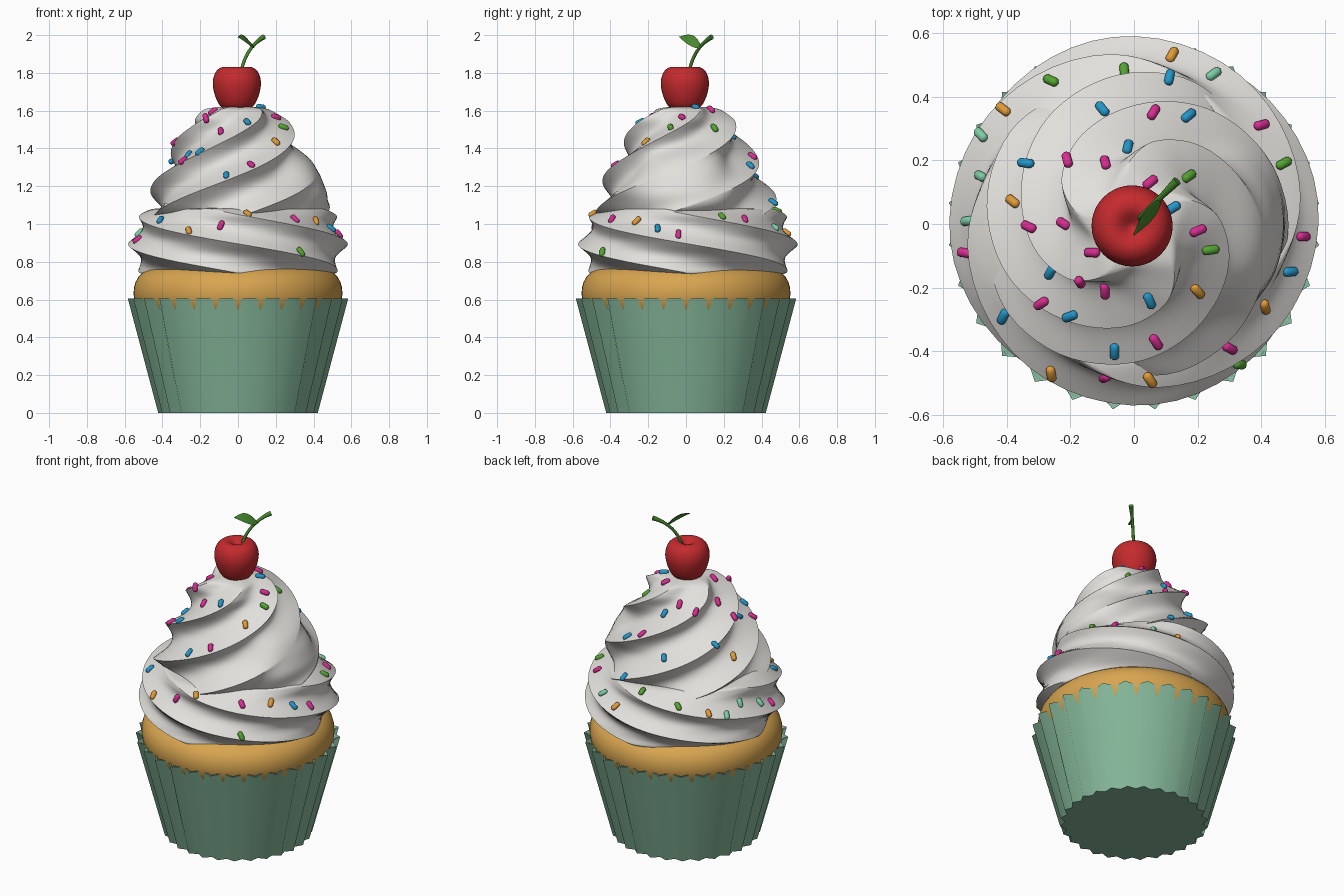
import bpy, bmesh, math, random
from mathutils import Vector, Matrix
from mathutils.bvhtree import BVHTree

if "Cube" in bpy.data.objects:
    bpy.data.objects.remove(bpy.data.objects["Cube"])
random.seed(4)
TAU = 2 * math.pi


def material(name, rgb):
    m = bpy.data.materials.new(name)
    m.diffuse_color = [((c / 255 + 0.055) / 1.055) ** 2.4 for c in rgb] + [1]
    m.use_nodes = True
    m.node_tree.nodes["Principled BSDF"].inputs["Base Color"].default_value = m.diffuse_color
    return m


liner_mat = material("liner_green", (133, 183, 154))
cake_mat = material("cake_tan", (216, 165, 80))
frost_mat = material("frosting_white", (226, 224, 220))
cherry_mat = material("cherry_red", (196, 42, 46))
leaf_mat = material("stem_green", (70, 135, 45))
sprinkle_mats = {
    "pink": material("sprinkle_pink", (215, 45, 145)),
    "blue": material("sprinkle_blue", (35, 150, 200)),
    "orange": material("sprinkle_orange", (225, 155, 55)),
    "green": material("sprinkle_green", (85, 165, 50)),
    "mint": material("sprinkle_mint", (125, 205, 165)),
}


def make(name, bm, mat, angle=40):
    bmesh.ops.recalc_face_normals(bm, faces=bm.faces)
    me = bpy.data.meshes.new(name)
    bm.to_mesh(me)
    bm.free()
    ob = bpy.data.objects.new(name, me)
    bpy.context.collection.objects.link(ob)
    me.materials.append(mat)
    me.shade_smooth()
    me.set_sharp_from_angle(angle=math.radians(angle))
    return ob


def skin(rings):
    """Join rings of points into a capped surface."""
    bm = bmesh.new()
    vs = [[bm.verts.new(p) for p in ring] for ring in rings]
    n = len(vs[0])
    for a, b in zip(vs, vs[1:]):
        for i in range(n):
            bm.faces.new((a[i], a[(i + 1) % n], b[(i + 1) % n], b[i]))
    bm.faces.new(vs[0])
    bm.faces.new(vs[-1])
    return bm


def resample(pts, n):
    """Even, softened points along a profile of (r, z)."""
    pts = [Vector(p) for p in pts]
    seg = [(b - a).length for a, b in zip(pts, pts[1:])]
    out = []
    for k in range(n + 1):
        d, i = sum(seg) * k / n, 0
        while i < len(seg) - 1 and d > seg[i]:
            d -= seg[i]
            i += 1
        out.append(pts[i].lerp(pts[i + 1], min(1, d / seg[i])))
    for _ in range(2):
        out = [out[0]] + [(a + 2 * b + c) / 4 for a, b, c in zip(out, out[1:], out[2:])] + [out[-1]]
    return out


def lathe(pts, n=64, steps=24):
    return skin([[(r * math.cos(TAU * i / n), r * math.sin(TAU * i / n), z) for i in range(n)]
                 for r, z in resample(pts, steps)])


# Pleated paper liner: 28 pleats, ridges half a step off the front
def pleats(out_r, in_r, z):
    return [((out_r if i % 2 else in_r) * math.cos(TAU * i / 56),
             (out_r if i % 2 else in_r) * math.sin(TAU * i / 56), z) for i in range(56)]


liner = make("paper_liner", skin([pleats(.425, .395, 0), pleats(.587, .54, .605),
                                  pleats(.575, .528, .605), pleats(.55, .50, .52)]), liner_mat, 82)
for e in liner.data.edges:
    if all(liner.data.vertices[v].co.z < .001 for v in e.vertices):
        e.use_edge_sharp = True

# Cake top, bulging into the pleat valleys
make("cake", lathe([(.02, .5), (.50, .5), (.53, .55), (.551, .58), (.556, .64), (.547, .70),
                    (.50, .755), (.40, .79), (.02, .80)], 64, 40), cake_mat)


# Piped frosting: a profile with sharp twisted ridges, mesh edges following the twist
def frosting(name, profile, arms, pitch, z0, depth, smooth_patch, shift=0, n=180, steps=56):
    rings = []
    for r, z in resample(profile, steps):
        ring = []
        for i in range(n):
            a = TAU * i / n + TAU * (z - z0) / (pitch * arms)
            ph = arms * (TAU * i / n - math.pi)
            dip = depth * min(1, r / .3) * abs(math.sin(ph / 2))
            if smooth_patch:
                da = (a + math.pi) % TAU - math.pi
                w = math.exp(-(((da + .03) / .68) ** 4 + ((z - 1.23) / .165) ** 4))
                dip *= 1 - w
            q = max(.01, r - dip)
            ring.append((q * math.cos(a), q * math.sin(a) + shift, z))
        rings.append(ring)
    return make(name, skin(rings), frost_mat, 50)


lower = frosting("frosting_lower_ring",
                 [(.40, .73), (.52, .735), (.565, .80), (.585, .88), (.568, .96),
                  (.53, 1.04), (.48, 1.08), (.30, 1.09)], 4, -.155, 1.05, .055, False, .01)
upper = frosting("frosting_upper_swirl",
                 [(.46, 1.0), (.49, 1.08), (.475, 1.16), (.435, 1.26), (.365, 1.38),
                  (.32, 1.47), (.265, 1.55), (.18, 1.61), (.10, 1.62), (.02, 1.62)],
                 5, .22, 1.2, .085, True)

# Cherry
cherry = make("cherry", lathe([(.005, 1.59), (.06, 1.598), (.095, 1.63), (.117, 1.68), (.128, 1.73),
                               (.128, 1.765), (.112, 1.81), (.08, 1.834), (.045, 1.832), (.02, 1.81),
                               (.005, 1.80)], 40, 30), cherry_mat, 70)
cherry.location = (-.006, -.006, 0)

# Curved stem, leaning to the back right
side, rings = Vector((1, -1, 0)).normalized(), []
for k in range(11):
    t = k / 10
    d = .02 + .15 * t ** 1.5
    c = Vector((d * .8, d * .8, 1.79 + .30 * t - .10 * t * t))
    tan = Vector((.18 * t ** .5, .18 * t ** .5, .30 - .20 * t)).normalized()
    up = side.cross(tan)
    rad = .009 + .005 * max(0, t - .7) / .3
    rings.append([c + rad * (math.cos(TAU * i / 10) * side + math.sin(TAU * i / 10) * up) for i in range(10)])
make("cherry_stem", skin(rings), leaf_mat)

# Leaf
base, tip = Vector((.085, .08, 1.935)), Vector((0, -.035, 1.99))
wide = Vector((.45, -.25, -.75)).normalized()
thick = wide.cross(tip - base).normalized() * .004
rings = []
for k in range(11):
    t = k / 10
    w = .002 + .03 * math.sin(math.pi * t ** .8)
    c = base.lerp(tip, t) + Vector((0, 0, .012 * math.sin(math.pi * t)))
    rings.append([c - wide * w, c + thick, c + wide * w, c - thick])
make("cherry_leaf", skin(rings), leaf_mat)

# Sprinkles, dropped from above onto the frosting
spots = {
    "pink": [(.40, .31), (-.21, .20), (-.09, .19), (-.22, 0), (-.13, -.09), (-.29, -.25), (-.17, -.18),
             (.07, -.37), (.30, -.39), (-.09, -.48), (.53, -.04), (-.53, -.09), (-.33, -.01),
             (.05, .13), (.06, .35), (.20, -.02), (-.09, -.21)],
    "blue": [(-.34, .19), (-.10, .36), (.17, .34), (-.02, .24), (.12, .05), (.49, -.15), (-.41, -.29),
             (-.26, -.15), (-.20, -.29), (-.06, -.40), (.05, -.24), (.11, .46)],
    "orange": [(-.38, .07), (.20, -.21), (.41, -.26), (-.26, -.47), (.05, -.49), (-.41, .36), (.12, .53)],
    "green": [(-.26, .45), (.47, .19), (.24, -.08), (.33, -.44), (-.03, .48), (.17, .15)],
    "mint": [(-.52, .01), (-.48, .15), (.25, .47), (-.48, .28)],
}
deps = bpy.context.evaluated_depsgraph_get()
trees = [BVHTree.FromObject(o, deps) for o in (lower, upper)]


def drop(x, y):
    for _ in range(10):
        hits = [t.ray_cast(Vector((x, y, 3)), Vector((0, 0, -1))) for t in trees]
        hits = [h for h in hits if h[0] and h[0].z > .82]
        if hits:
            return max(hits, key=lambda h: h[0].z)[:2]
        x, y = x * .97, y * .97
    return None, None


for colour, places in spots.items():
    bm = bmesh.new()
    for x, y in places:
        p, nrm = drop(x, y)
        if p is None:
            continue
        nrm = nrm if nrm.z > 0 else -nrm
        along = nrm.cross(Vector((-y, x, 0))).normalized()
        along = Matrix.Rotation(random.uniform(-.6, .6), 3, nrm) @ along
        turn = along.to_track_quat('Z', 'Y')
        new = bmesh.ops.create_uvsphere(bm, u_segments=10, v_segments=7, radius=.0155)["verts"]
        for v in new:
            v.co.z += math.copysign(.013, v.co.z)
            v.co = turn @ v.co + p + nrm * .004
    make("sprinkles_" + colour, bm, sprinkle_mats[colour], 80)
